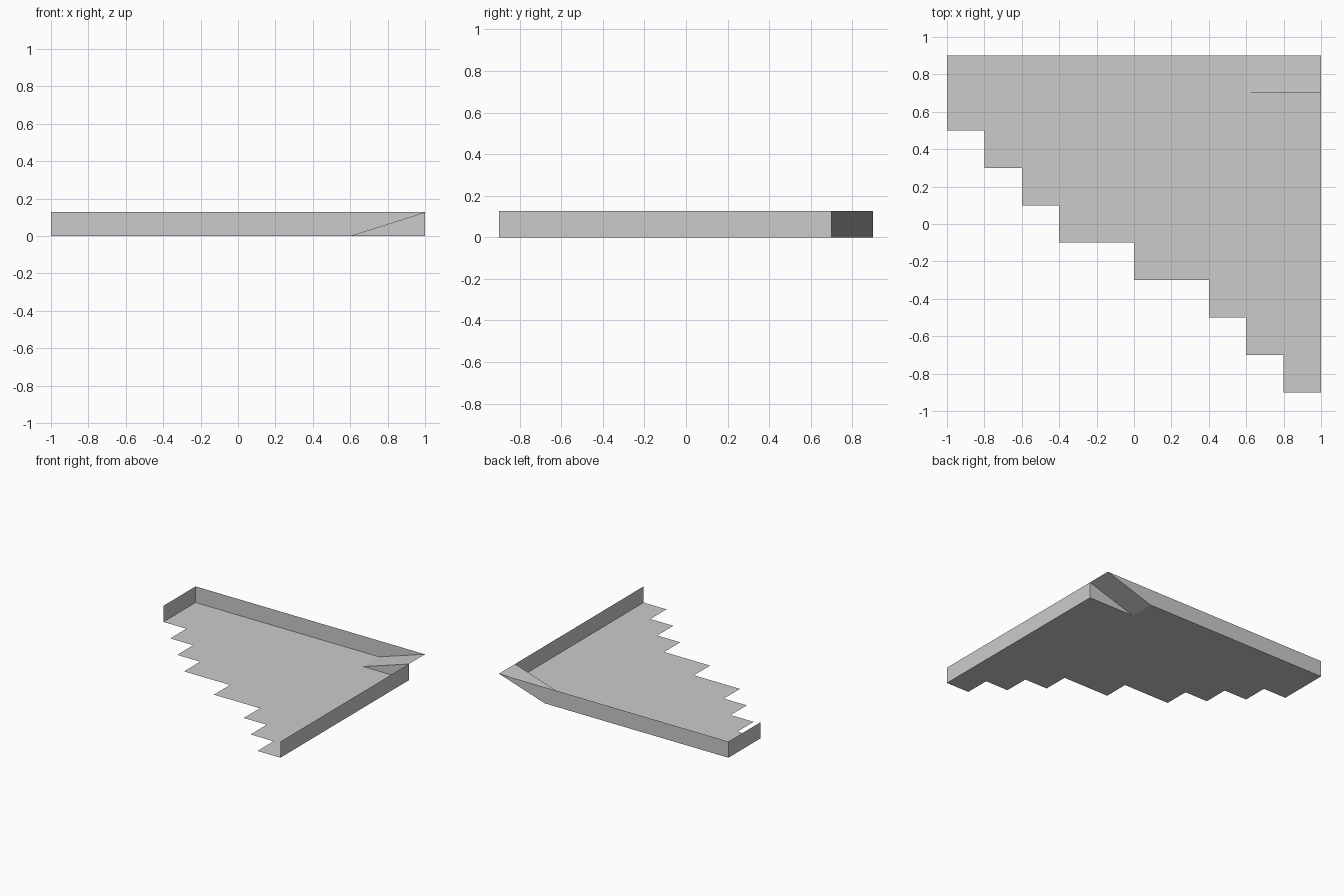
import bpy
import bmesh

cube = bpy.data.objects.get("Cube")
if cube:
    bpy.data.objects.remove(cube, do_unlink=True)

H = 0.127        # wall height
BACK = 0.9       # back edge
NOTCH_X = 0.6    # where the corner ramp starts
NOTCH_Y = 0.7    # front side of the corner ramp

grey = bpy.data.materials.new("light grey")
grey.use_nodes = True
colour = (0.6, 0.6, 0.6, 1)
grey.diffuse_color = colour
grey.node_tree.nodes["Principled BSDF"].inputs["Base Color"].default_value = colour


def sheet(name, points):
    """One flat, thin face through the given corners."""
    bm = bmesh.new()
    bm.faces.new([bm.verts.new(p) for p in points])
    mesh = bpy.data.meshes.new(name)
    bm.to_mesh(mesh)
    bm.free()
    mesh.materials.append(grey)
    obj = bpy.data.objects.new(name, mesh)
    bpy.context.collection.objects.link(obj)
    return obj


def wall(name, a, b):
    """Upright panel standing on the floor line from a to b."""
    return sheet(name, [(*a, 0), (*b, 0), (*b, H), (*a, H)])


# Floor: stepped front edge, then the notch left open under the ramp
outline = [(-1, 0.5)]
x, y = outline[0]
for width in (0.2, 0.2, 0.2, 0.4, 0.4, 0.2, 0.2):
    x += width
    outline += [(x, y), (x, y - 0.2)]
    y -= 0.2
outline += [(1, -BACK), (1, NOTCH_Y), (NOTCH_X, NOTCH_Y), (NOTCH_X, BACK), (-1, BACK)]
sheet("floor", [(px, py, 0) for px, py in outline])

# Side walls
wall("left_wall", (1, -BACK), (1, NOTCH_Y))
wall("right_wall", (-1, BACK), (-1, 0.5))

# Back wall, its end cut along the ramp
sheet("back_wall", [(NOTCH_X, BACK, 0), (-1, BACK, 0), (-1, BACK, H), (1, BACK, H)])

# Corner ramp and the triangular cheek in front of it
sheet("corner_ramp", [(NOTCH_X, NOTCH_Y, 0), (1, NOTCH_Y, H), (1, BACK, H), (NOTCH_X, BACK, 0)])
sheet("ramp_cheek", [(NOTCH_X, NOTCH_Y, 0), (1, NOTCH_Y, 0), (1, NOTCH_Y, H)])
